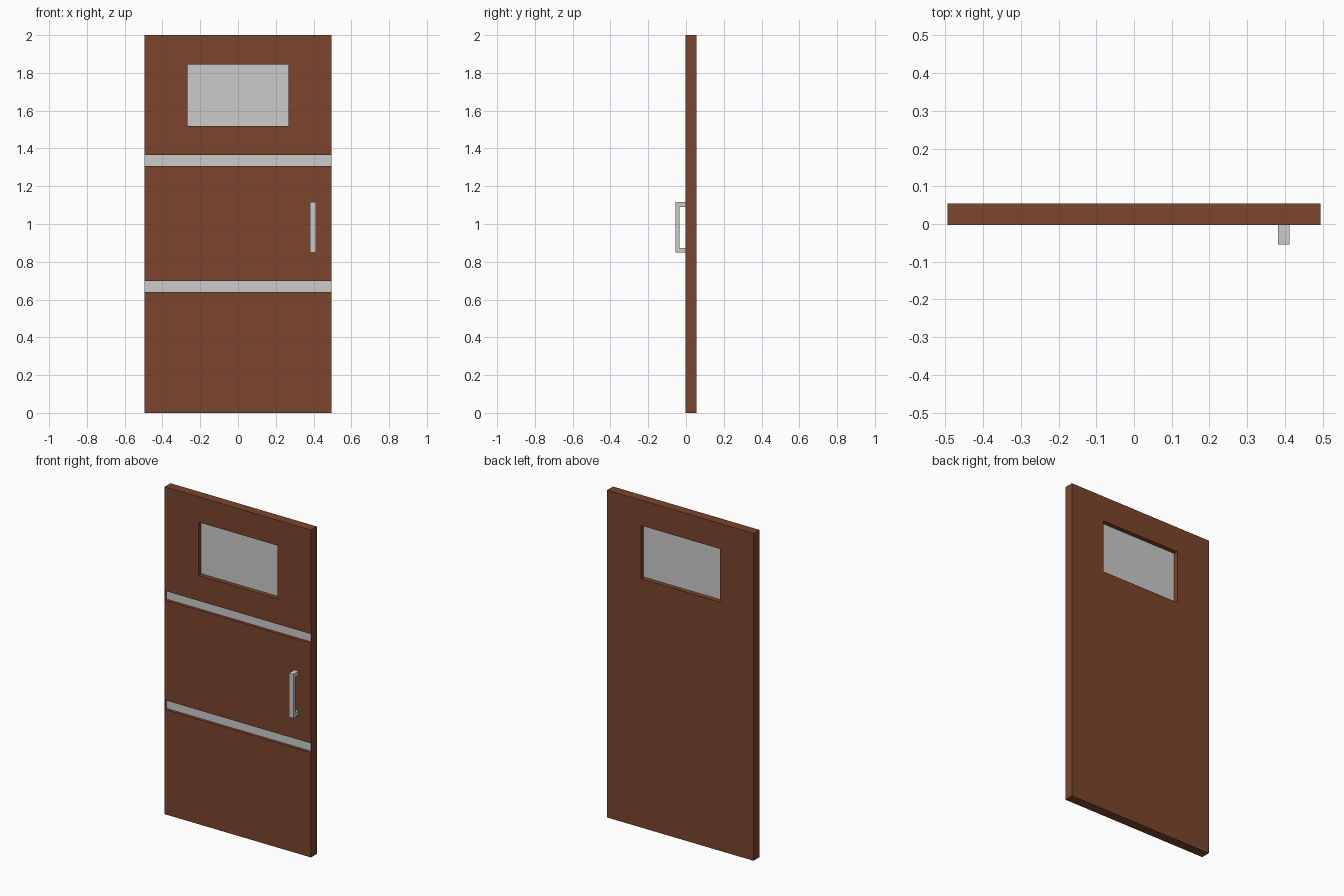
import bpy, bmesh

if "Cube" in bpy.data.objects:
    bpy.data.objects.remove(bpy.data.objects["Cube"])

FRONT, BACK = -0.002, 0.055   # door slab faces in y
GROOVE = 0.018                # depth of the trim grooves
WIN = (-0.267, 0.267, 1.52, 1.845)
TRIMS = {"lower_trim": (0.64, 0.697), "upper_trim": (1.308, 1.365)}


def add_mesh(name, bm):
    bmesh.ops.recalc_face_normals(bm, faces=bm.faces)
    mesh = bpy.data.meshes.new(name)
    bm.to_mesh(mesh)
    bm.free()
    ob = bpy.data.objects.new(name, mesh)
    bpy.context.collection.objects.link(ob)
    return ob


def box(name, x0, x1, y0, y1, z0, z1):
    bm = bmesh.new()
    bmesh.ops.create_cube(bm, size=1)
    for v in bm.verts:
        v.co = (x1 if v.co.x > 0 else x0,
                y1 if v.co.y > 0 else y0,
                z1 if v.co.z > 0 else z0)
    return add_mesh(name, bm)


def cut(target, cutter):
    mod = target.modifiers.new(cutter.name, 'BOOLEAN')
    mod.operation = 'DIFFERENCE'
    mod.solver = 'EXACT'
    mod.object = cutter
    cutter.hide_render = True
    cutter.hide_set(True)


# Door slab
wood = bpy.data.materials.new("brown_wood")
wood.diffuse_color = (0.198, 0.06, 0.026, 1)
wood.use_nodes = True
wood.node_tree.nodes["Principled BSDF"].inputs["Base Color"].default_value = wood.diffuse_color
door = box("door_panel", -0.495, 0.495, FRONT, BACK, 0, 2)
door.data.materials.append(wood)

# Window opening with a recessed pane
cut(door, box("window_cutter", WIN[0], WIN[1], -0.1, 0.1, WIN[2], WIN[3]))
mid = (FRONT + BACK) / 2
box("window_pane", WIN[0], WIN[1], mid - 0.001, mid + 0.001, WIN[2], WIN[3])

# Grey trim strips sunk in grooves across the front
for name, (z0, z1) in TRIMS.items():
    floor = FRONT + GROOVE
    cutter = box(name + "_cutter", -0.494, 0.494, -0.1, floor, z0, z1)
    cutter.data.materials.append(wood)
    cut(door, cutter)
    box(name, -0.494, 0.494, floor - 0.001, floor + 0.001, z0, z1)

# Pull handle: squared U profile extruded sideways
profile = [(FRONT, 0.848), (-0.0545, 0.848), (-0.0545, 1.116), (FRONT, 1.116),
           (FRONT, 1.09), (-0.034, 1.09), (-0.034, 0.874), (FRONT, 0.874)]
bm = bmesh.new()
face = bm.faces.new([bm.verts.new((0.382, y, z)) for y, z in profile])
ext = bmesh.ops.extrude_face_region(bm, geom=[face])
bmesh.ops.translate(bm, vec=(0.03, 0, 0),
                    verts=[g for g in ext["geom"] if isinstance(g, bmesh.types.BMVert)])
if face.is_valid and len([f for f in bm.faces if len(f.verts) == 8]) < 2:
    bm.faces.new([v for v in bm.verts if v.co.x < 0.39])
add_mesh("handle", bm)
